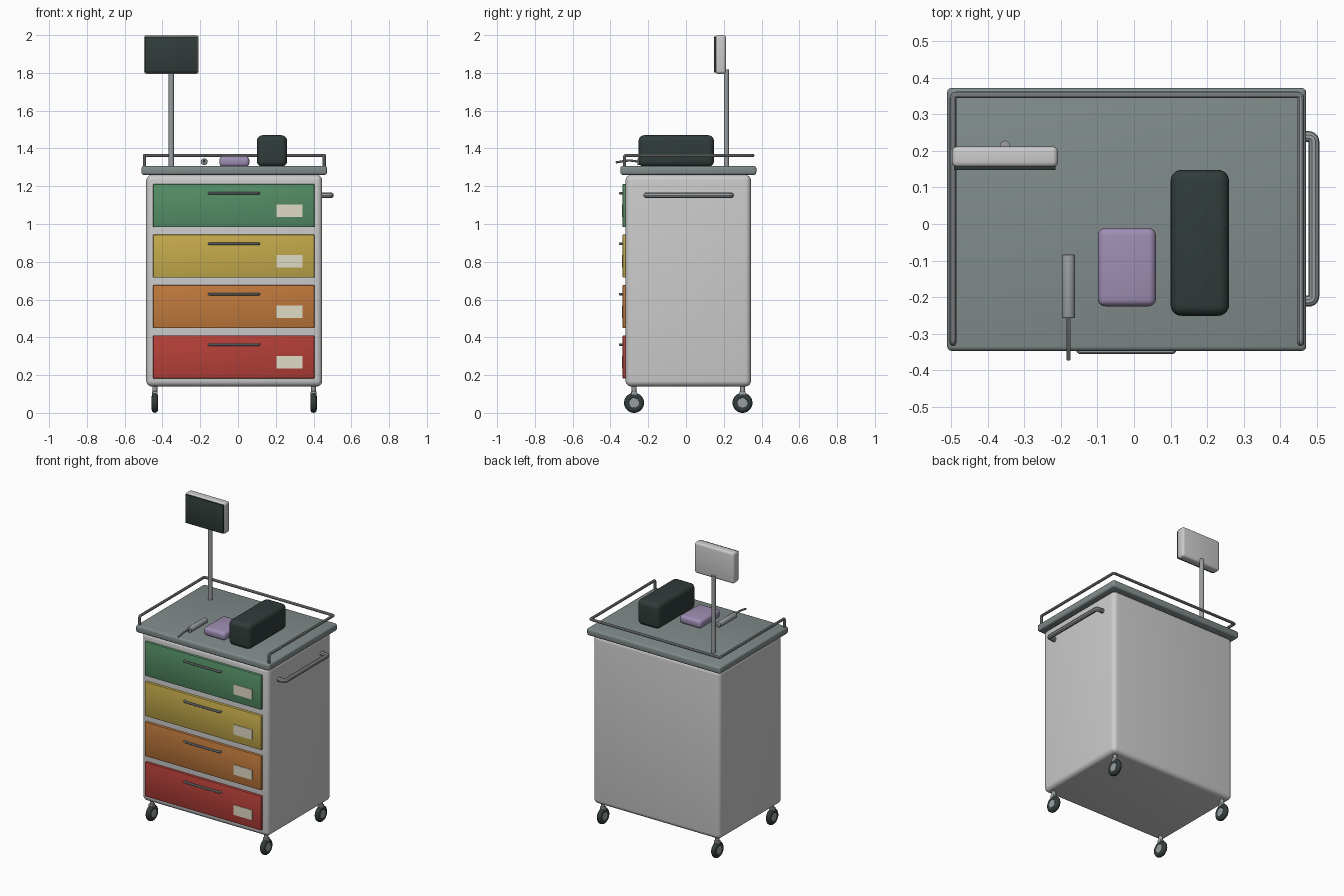
import bpy, math
from mathutils import Vector

if "Cube" in bpy.data.objects:
    bpy.data.objects.remove(bpy.data.objects["Cube"])


def material(name, rgb):
    m = bpy.data.materials.new(name)
    m.diffuse_color = (*rgb, 1)
    m.use_nodes = True
    m.node_tree.nodes["Principled BSDF"].inputs["Base Color"].default_value = m.diffuse_color
    return m


STEEL = material("steel", (0.32, 0.34, 0.35))
SLATE = material("slate", (0.22, 0.26, 0.26))
DARK = material("dark", (0.03, 0.045, 0.042))
PURPLE = material("purple", (0.34, 0.27, 0.45))
PAPER = material("paper", (0.74, 0.71, 0.56))


def finish(ob, name, mat):
    ob.name = name
    if mat:
        ob.data.materials.clear()
        ob.data.materials.append(mat)
    bpy.ops.object.select_all(action='DESELECT')
    ob.select_set(True)
    bpy.context.view_layer.objects.active = ob
    bpy.ops.object.shade_smooth_by_angle(angle=math.radians(35))
    return ob


def box(name, x, y, z, mat=None, bevel=0.0, segments=4):
    """Bevelled box from (min, max) ranges."""
    bpy.ops.mesh.primitive_cube_add(size=1, location=[(a + b) / 2 for a, b in (x, y, z)])
    ob = bpy.context.object
    ob.scale = [b - a for a, b in (x, y, z)]
    bpy.ops.object.transform_apply(location=False, rotation=False, scale=True)
    if bevel:
        mod = ob.modifiers.new("bevel", 'BEVEL')
        mod.width, mod.segments = bevel, segments
        bpy.ops.object.modifier_apply(modifier=mod.name)
    return finish(ob, name, mat)


def rod(name, start, end, radius, mat=None, bevel=0.0):
    """Cylinder between two points."""
    a, b = Vector(start), Vector(end)
    bpy.ops.mesh.primitive_cylinder_add(vertices=24, radius=radius, depth=(b - a).length,
                                        location=(a + b) / 2,
                                        rotation=(b - a).to_track_quat('Z', 'Y').to_euler())
    ob = bpy.context.object
    if bevel:
        mod = ob.modifiers.new("bevel", 'BEVEL')
        mod.width, mod.segments = bevel, 3
        bpy.ops.object.modifier_apply(modifier=mod.name)
    return finish(ob, name, mat)


def tube(name, points, radius, bend, mat):
    """Round tube along a path with rounded corners."""
    pts = [Vector(p) for p in points]
    path = [pts[0]]
    for p, c, n in zip(pts, pts[1:], pts[2:]):
        a = c + (p - c).normalized() * bend
        b = c + (n - c).normalized() * bend
        path += [a * (1 - t) ** 2 + c * 2 * t * (1 - t) + b * t * t
                 for t in (0, 0.2, 0.4, 0.6, 0.8, 1)]
    path.append(pts[-1])
    cu = bpy.data.curves.new(name, 'CURVE')
    cu.dimensions = '3D'
    cu.bevel_depth, cu.bevel_resolution, cu.use_fill_caps = radius, 3, True
    sp = cu.splines.new('POLY')
    sp.points.add(len(path) - 1)
    for q, p in zip(sp.points, path):
        q.co = (*p, 1)
    ob = bpy.data.objects.new(name, cu)
    bpy.context.collection.objects.link(ob)
    bpy.ops.object.select_all(action='DESELECT')
    ob.select_set(True)
    bpy.context.view_layer.objects.active = ob
    bpy.ops.object.convert(target='MESH')
    return finish(bpy.context.object, name, mat)


# Cabinet and worktop
box("cabinet_body", (-0.486, 0.446), (-0.32, 0.344), (0.14, 1.26), None, 0.03, 5)
box("worktop", (-0.511, 0.471), (-0.347, 0.372), (1.26, 1.307), SLATE, 0.012, 3)

# Drawers with handle and label card
drawers = [("green", (0.09, 0.27, 0.13)), ("yellow", (0.55, 0.40, 0.07)),
           ("orange", (0.52, 0.19, 0.045)), ("red", (0.46, 0.05, 0.04))]
for i, (colour, rgb) in enumerate(drawers):
    z = 1.097 - 0.267 * i
    box(colour + "_drawer", (-0.45, 0.405), (-0.336, -0.30), (z - 0.114, z + 0.114),
        material(colour, rgb), 0.005, 2)
    tube(colour + "_drawer_handle", [(-0.152, -0.33, z + 0.066), (-0.152, -0.349, z + 0.066),
                                     (0.11, -0.349, z + 0.066), (0.11, -0.33, z + 0.066)],
         0.007, 0.008, STEEL)
    box(colour + "_drawer_label", (0.204, 0.341), (-0.339, -0.33),
        (z - 0.06, z + 0.006), PAPER)

# Casters
for sx, x in (("left", -0.44), ("right", 0.40)):
    for sy, y in (("front", -0.275), ("back", 0.299)):
        n = f"{sy}_{sx}_caster_"
        bpy.ops.mesh.primitive_torus_add(major_radius=0.036, minor_radius=0.017, location=(x, y, 0.053),
                                         rotation=(0, math.pi / 2, 0),
                                         major_segments=32, minor_segments=12)
        finish(bpy.context.object, n + "tyre", DARK)
        rod(n + "hub", (x - 0.014, y, 0.053), (x + 0.014, y, 0.053), 0.026, STEEL)
        rod(n + "stem", (x, y, 0.095), (x, y, 0.15), 0.013, STEEL)
        box(n + "fork", (x - 0.015, x + 0.015), (y - 0.016, y + 0.016), (0.09, 0.115),
            STEEL, 0.004, 2)

# Side push handle
tube("push_handle", [(0.43, -0.211, 1.152), (0.492, -0.211, 1.152),
                     (0.492, 0.239, 1.152), (0.43, 0.239, 1.152)], 0.015, 0.016, STEEL)

# Guard rail, open at the front
tube("guard_rail", [(-0.495, -0.325, 1.29), (-0.495, -0.325, 1.363), (-0.495, 0.353, 1.363),
                    (0.456, 0.353, 1.363), (0.456, -0.325, 1.363), (0.456, -0.325, 1.29)],
     0.009, 0.01, STEEL)

# Monitor on a pole
rod("monitor_pole", (-0.353, 0.214, 1.29), (-0.353, 0.214, 1.818), 0.014, STEEL)
box("monitor_case", (-0.498, -0.208), (0.155, 0.212), (1.795, 2.0), None, 0.015)
box("monitor_screen", (-0.492, -0.214), (0.147, 0.165), (1.803, 1.992), DARK, 0.003, 2)

# Equipment on the worktop
box("equipment_case", (0.10, 0.26), (-0.251, 0.148), (1.303, 1.47), DARK, 0.03, 5)
box("supply_pouch", (-0.099, 0.06), (-0.225, -0.011), (1.303, 1.358), PURPLE, 0.02)
rod("scope_grip", (-0.179, -0.257, 1.33), (-0.179, -0.084, 1.33), 0.018, STEEL, 0.003)
tube("scope_blade", [(-0.179, -0.25, 1.33), (-0.179, -0.30, 1.338), (-0.179, -0.372, 1.326)],
     0.006, 0.03, STEEL)
